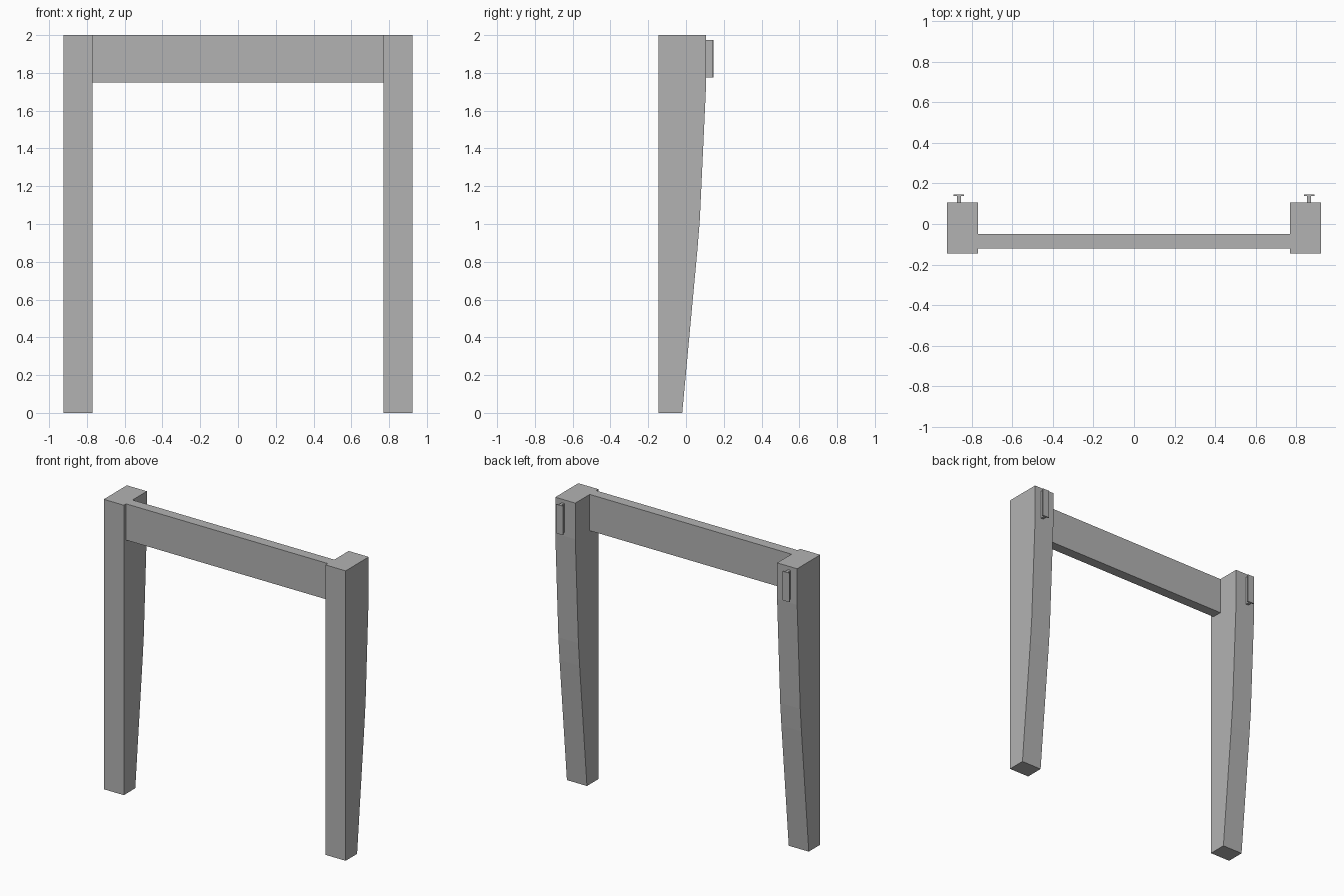
import bpy
import bmesh

cube = bpy.data.objects.get("Cube")
if cube:
    bpy.data.objects.remove(cube, do_unlink=True)

grey = bpy.data.materials.new("plain grey")
grey.use_nodes = True
colour = (0.45, 0.45, 0.45, 1)
grey.diffuse_color = colour
grey.node_tree.nodes["Principled BSDF"].inputs["Base Color"].default_value = colour


def extrude_profile(name, points, offset):
    """Extrude a closed outline of 3D points along an offset."""
    bm = bmesh.new()
    face = bm.faces.new([bm.verts.new(p) for p in points])
    result = bmesh.ops.extrude_face_region(bm, geom=[face], use_keep_orig=True)
    moved = [g for g in result["geom"] if isinstance(g, bmesh.types.BMVert)]
    bmesh.ops.translate(bm, verts=moved, vec=offset)
    bmesh.ops.recalc_face_normals(bm, faces=bm.faces)
    mesh = bpy.data.meshes.new(name)
    bm.to_mesh(mesh)
    bm.free()
    mesh.materials.append(grey)
    obj = bpy.data.objects.new(name, mesh)
    bpy.context.collection.objects.link(obj)
    return obj


# Tapered leg outline (y, z): straight front, curved back
LEG = [(-0.145, 0), (-0.02, 0), (0.06, 0.86), (0.073, 1.02),
       (0.107, 1.75), (0.107, 2), (-0.145, 2)]

# T-shaped mounting hook: half outline (distance from its centre, y)
HALF_T = [(0.01, 0.107), (0.01, 0.137), (0.026, 0.137), (0.026, 0.145)]

for side, sign in (("left", 1), ("right", -1)):
    extrude_profile(side + "_leg", [(sign * 0.77, y, z) for y, z in LEG],
                    (sign * 0.153, 0, 0))
    outline = HALF_T + [(-x, y) for x, y in reversed(HALF_T)]
    extrude_profile(side + "_hook",
                    [(sign * 0.864 + x, y, 1.775) for x, y in outline],
                    (0, 0, 0.2))

# Cross rail, set back from the front of the legs
RAIL = [(-0.12, 1.75), (-0.05, 1.75), (-0.05, 2), (-0.12, 2)]
extrude_profile("cross_rail", [(-0.77, y, z) for y, z in RAIL], (1.54, 0, 0))
